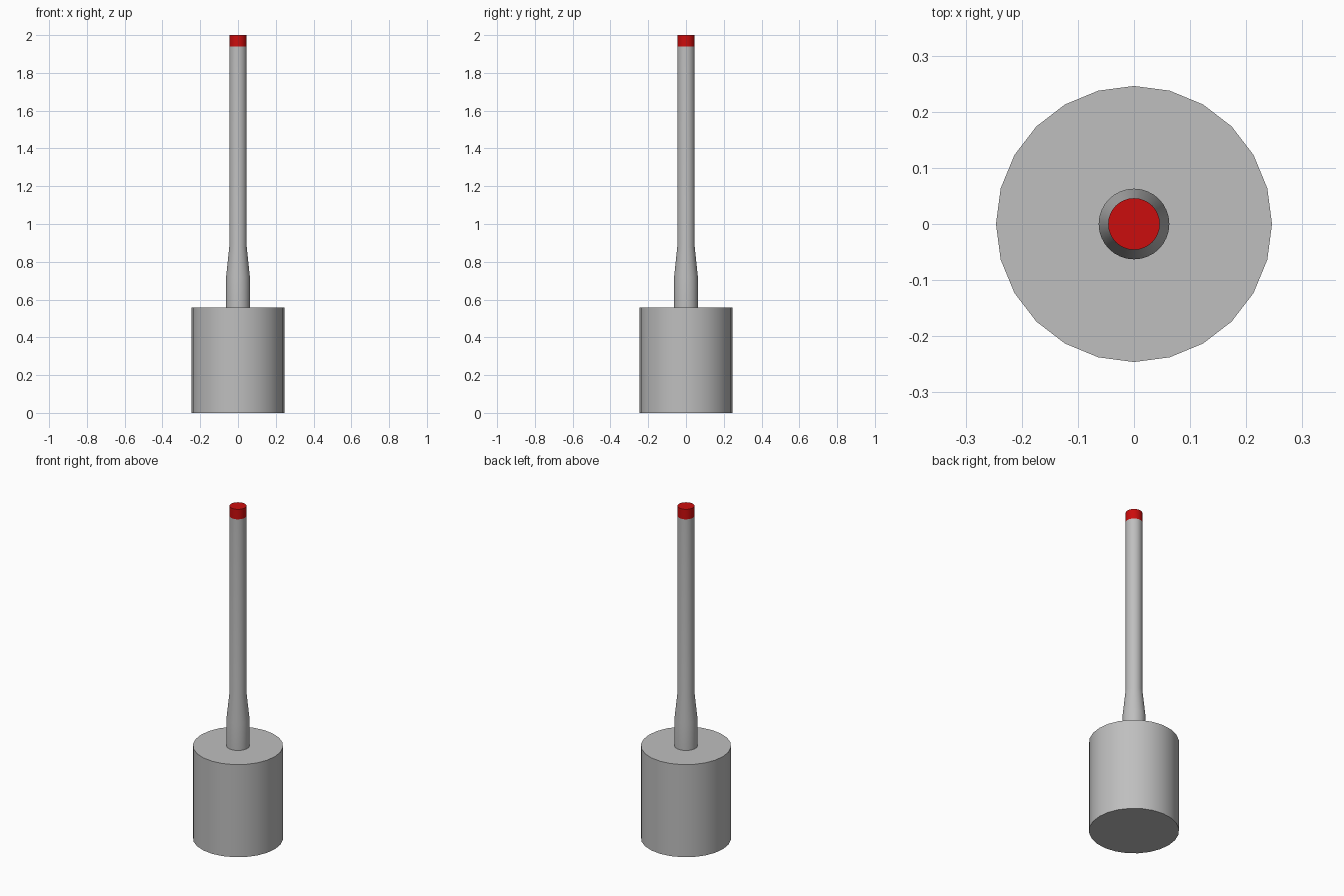
import bpy
import bmesh
import math

cube = bpy.data.objects.get("Cube")
if cube:
    bpy.data.objects.remove(cube, do_unlink=True)


def make_material(name, color):
    mat = bpy.data.materials.new(name)
    mat.use_nodes = True
    mat.diffuse_color = color
    mat.node_tree.nodes["Principled BSDF"].inputs["Base Color"].default_value = color
    return mat


def lathe(name, profile, sides, mat):
    """Closed solid of revolution from (radius, height) points."""
    bm = bmesh.new()
    rings = []
    for radius, z in profile:
        angles = [math.tau * i / sides for i in range(sides)]
        rings.append([bm.verts.new((radius * math.cos(a), radius * math.sin(a), z))
                      for a in angles])
    for low, high in zip(rings, rings[1:]):
        for i in range(sides):
            j = (i + 1) % sides
            bm.faces.new((low[i], low[j], high[j], high[i]))
    bm.faces.new(rings[0][::-1])
    bm.faces.new(rings[-1])
    mesh = bpy.data.meshes.new(name)
    bm.to_mesh(mesh)
    bm.free()
    mesh.materials.append(mat)
    obj = bpy.data.objects.new(name, mesh)
    bpy.context.collection.objects.link(obj)
    return obj


def smooth(obj, degrees):
    bpy.ops.object.select_all(action="DESELECT")
    obj.select_set(True)
    bpy.context.view_layer.objects.active = obj
    bpy.ops.object.shade_smooth_by_angle(angle=math.radians(degrees))


grey = make_material("light grey", (0.52, 0.52, 0.52, 1))
red = make_material("red", (0.6, 0.004, 0.004, 1))

# Heavy base drum
base = lathe("base_drum", [(0.246, 0), (0.246, 0.557)], 24, grey)

# Collar that tapers into the long shaft
shaft = lathe("shaft", [(0.063, 0.557), (0.063, 0.72), (0.046, 0.88), (0.046, 1.94)], 32, grey)

# Coloured tip
tip = lathe("tip", [(0.046, 1.94), (0.046, 2.0)], 32, red)

for part in (base, shaft, tip):
    smooth(part, 30)
